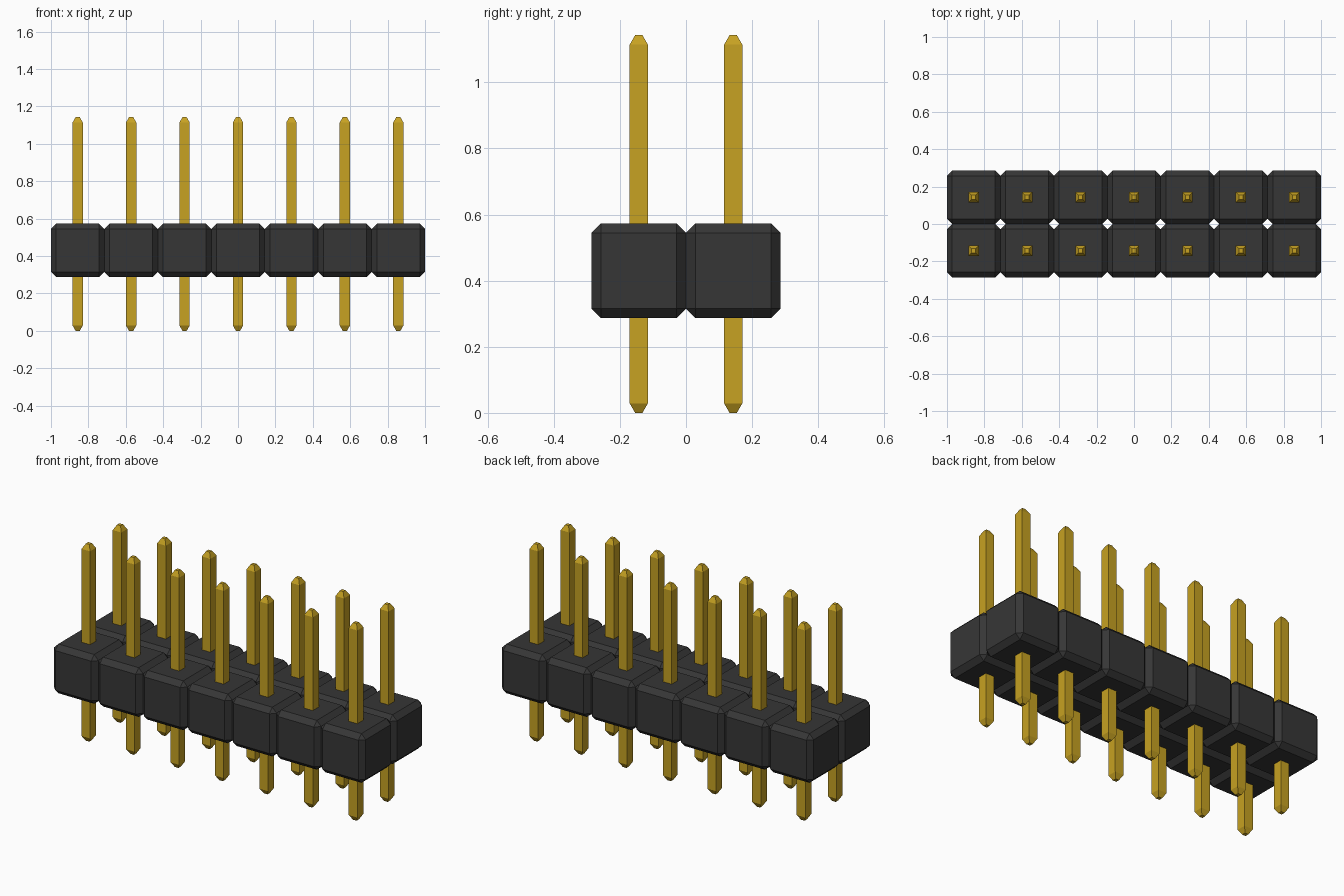
import bpy, bmesh
from mathutils import Matrix, Vector

cube = bpy.data.objects.get("Cube")
if cube:
    bpy.data.objects.remove(cube, do_unlink=True)

COLS, ROWS = 7, 2
PITCH = 2 / COLS
CHAMFER = 0.028
BODY_Z = 0.43              # centre height of the housing
PIN_HALF, TIP_HALF = 0.0275, 0.011
PIN_TOP, TIP_LEN = 1.143, 0.029


def make_material(name, rgb):
    mat = bpy.data.materials.new(name)
    mat.use_nodes = True
    mat.diffuse_color = (*rgb, 1)
    bsdf = next(n for n in mat.node_tree.nodes if n.type == 'BSDF_PRINCIPLED')
    bsdf.inputs["Base Color"].default_value = (*rgb, 1)
    return mat


def make_object(name, bm, mat):
    mesh = bpy.data.meshes.new(name)
    bm.to_mesh(mesh)
    bm.free()
    mesh.materials.append(mat)
    obj = bpy.data.objects.new(name, mesh)
    bpy.context.collection.objects.link(obj)
    return obj


black = make_material("black plastic", (0.037, 0.037, 0.037))
gold = make_material("gold metal", (0.57, 0.36, 0.016))

centres = [((c - (COLS - 1) / 2) * PITCH, (r - (ROWS - 1) / 2) * PITCH)
           for r in range(ROWS) for c in range(COLS)]

# Housing: a grid of chamfered cubes welded into one block
bm = bmesh.new()
for x, y in centres:
    cell = bmesh.new()
    bmesh.ops.create_cube(cell, size=PITCH,
                          matrix=Matrix.Translation((x, y, BODY_Z)))
    bmesh.ops.bevel(cell, geom=cell.edges[:], offset=CHAMFER,
                    offset_type='OFFSET', segments=1, affect='EDGES')
    temp = bpy.data.meshes.new("cell")
    cell.to_mesh(temp)
    cell.free()
    bm.from_mesh(temp)
    bpy.data.meshes.remove(temp)

# Drop the walls hidden where neighbouring cells touch
bm.normal_update()
hidden = []
for f in bm.faces:
    p = f.calc_center_median()
    on_side = abs(f.normal.x) > 0.99 and abs(p.x) < 0.99
    on_mid = abs(f.normal.y) > 0.99 and abs(p.y) < 0.01
    if on_side or on_mid:
        hidden.append(f)
bmesh.ops.delete(bm, geom=hidden, context='FACES')
bmesh.ops.remove_doubles(bm, verts=bm.verts[:], dist=0.0005)
make_object("housing", bm, black)

# Pin: square bar with a blunt taper at both ends
bm = bmesh.new()
rings = []
for z, h in ((0, TIP_HALF), (TIP_LEN, PIN_HALF),
             (PIN_TOP - TIP_LEN, PIN_HALF), (PIN_TOP, TIP_HALF)):
    rings.append([bm.verts.new(Vector((sx * h, sy * h, z)))
                  for sx, sy in ((-1, -1), (1, -1), (1, 1), (-1, 1))])
for low, high in zip(rings, rings[1:]):
    for i in range(4):
        j = (i + 1) % 4
        bm.faces.new((low[i], low[j], high[j], high[i]))
bm.faces.new(rings[0][::-1])
bm.faces.new(rings[-1])
first_pin = make_object("pin_1", bm, gold)

# Repeat the pin through every cell
for n, (x, y) in enumerate(centres, 1):
    pin = first_pin
    if n > 1:
        pin = bpy.data.objects.new(f"pin_{n}", first_pin.data)
        bpy.context.collection.objects.link(pin)
    pin.location = (x, y, 0)
